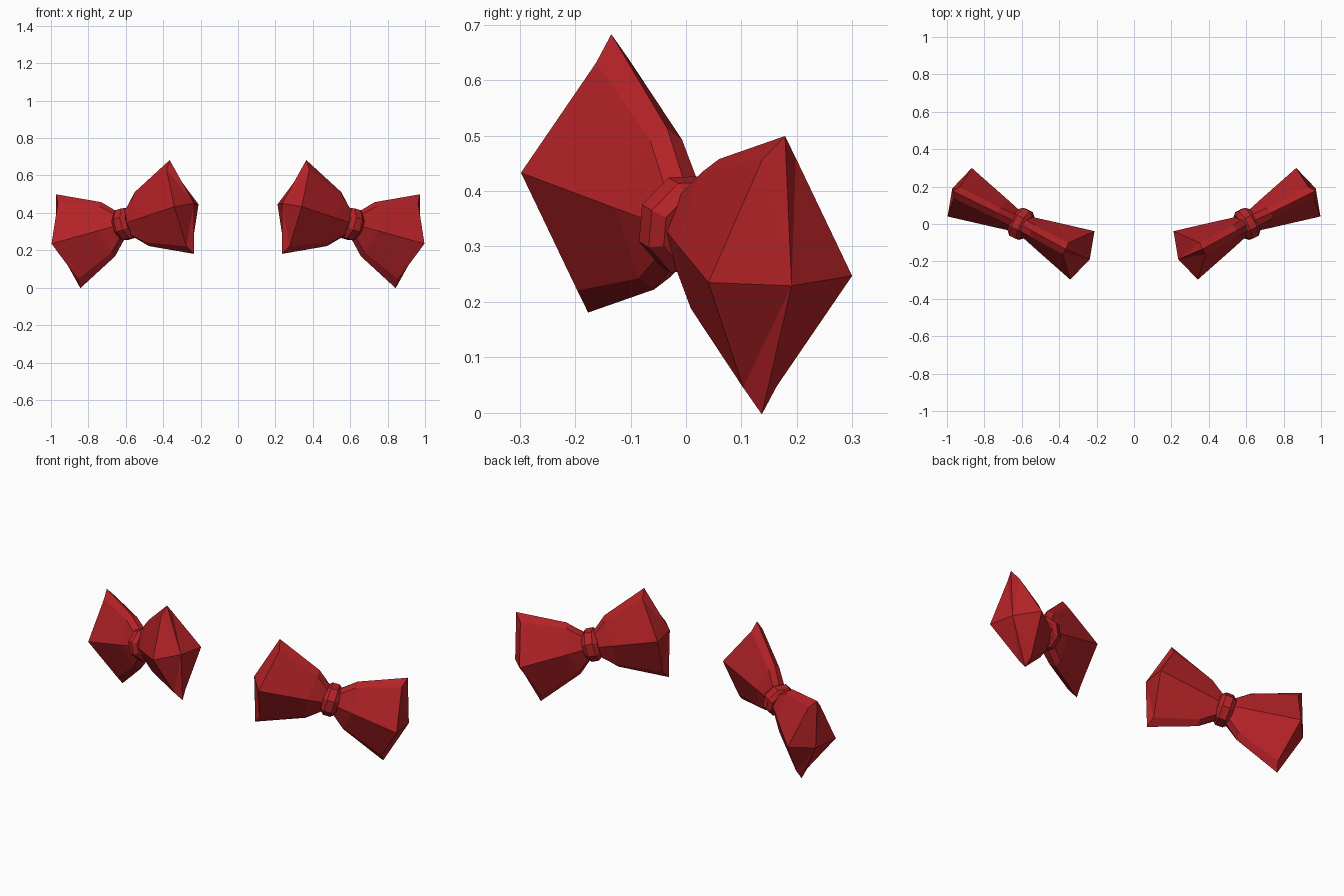
import bpy, bmesh, math
from mathutils import Vector

if "Cube" in bpy.data.objects:
    bpy.data.objects.remove(bpy.data.objects["Cube"])

# Tilted bow frame: U along the bow, N through its thickness, V across its height
C = Vector((0.604, 0.001, 0.34))
U = Vector((0.858, 0.442, -0.259)).normalized()
N = Vector((-0.436, 0.90, 0.038))
N = (N - U * N.dot(U)).normalized()
V = U.cross(N)

red = bpy.data.materials.new("red_fabric")
red.diffuse_color = (0.45, 0.016, 0.02, 1)
red.use_nodes = True
red.node_tree.nodes["Principled BSDF"].inputs["Base Color"].default_value = red.diffuse_color


def loft(name, rings, caps):
    """Skin closed rings of (u, n, v); close each end to a point at u, mirror to the other side."""
    bm = bmesh.new()
    rows = [[bm.verts.new(C + U * u + N * n + V * v) for u, n, v in r] for r in rings]
    k = len(rows[0])
    for a, b in zip(rows, rows[1:]):
        for i in range(k):
            bm.faces.new((a[i], a[(i + 1) % k], b[(i + 1) % k], b[i]))
    for row, u in ((rows[0], caps[0]), (rows[-1], caps[1])):
        c = bm.verts.new(C + U * u)
        for i in range(k):
            bm.faces.new((row[i], row[(i + 1) % k], c))
    bmesh.ops.recalc_face_normals(bm, faces=bm.faces)
    me = bpy.data.meshes.new(name)
    bm.to_mesh(me)
    bm.free()
    me.materials.append(red)
    ob = bpy.data.objects.new(name, me)
    bpy.context.collection.objects.link(ob)
    ob.modifiers.new("other_bow", 'MIRROR').use_mirror_merge = False


def wing_ring(s, tip, chamfer, side):
    """Eight points: pointed top and bottom with chamfers, ridge at front and back."""
    (tu, tv), (cu, cn, cv), (su, sn) = tip, chamfer, side
    return [(s * tu, 0, tv), (s * cu, -cn, cv), (s * su, -sn, 0), (s * cu, -cn, -cv),
            (s * tu, 0, -tv), (s * cu, cn, -cv), (s * su, sn, 0), (s * cu, cn, cv)]


# Wings: narrow at the knot, flaring to a faceted end
for s, name in ((1, "outer_wing"), (-1, "inner_wing")):
    loft(name, [
        wing_ring(s, (0.02, 0.07), (0.02, 0.035, 0.055), (0.02, 0.055)),
        wing_ring(s, (0.105, 0.15), (0.106, 0.032, 0.128), (0.125, 0.082)),
        wing_ring(s, (0.354, 0.26), (0.338, 0.034, 0.213), (0.382, 0.145)),
    ], (s * 0.02, s * 0.428))

# Knot: eight-sided band with bevelled rims
loft("knot", [[(u, r * math.cos(i * math.pi / 4 + 0.39), r * math.sin(i * math.pi / 4 + 0.39))
               for i in range(8)]
              for u, r in ((-0.042, 0.07), (-0.02, 0.09), (0.02, 0.09), (0.042, 0.07))],
     (-0.042, 0.042))
